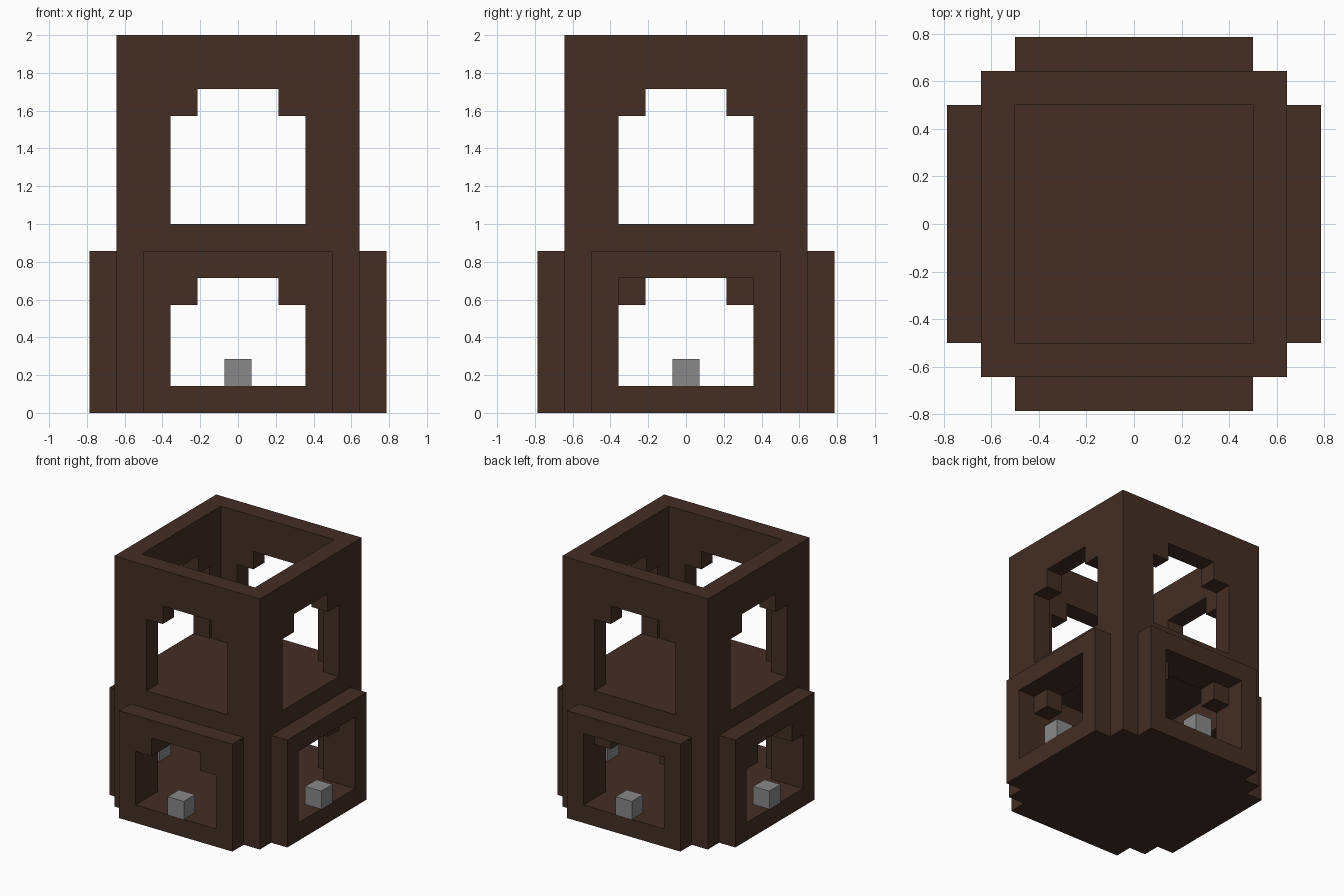
import bpy, bmesh, math
from mathutils import Matrix, Vector

if "Cube" in bpy.data.objects:
    bpy.data.objects.remove(bpy.data.objects["Cube"])

U = 1 / 7  # one block


def material(name, rgb):
    m = bpy.data.materials.new(name)
    m.use_nodes = True
    m.diffuse_color = (*rgb, 1)
    m.node_tree.nodes["Principled BSDF"].inputs["Base Color"].default_value = (*rgb, 1)
    return m


brown = material("dark brown wood", (0.056, 0.027, 0.018))
grey = material("grey stone", (0.25, 0.25, 0.25))


def prism(name, outline, y0, y1, mat, turn=0):
    """Extrude an (x, z) outline from y0 to y1, then turn it about z; block units."""
    bm = bmesh.new()
    face = bm.faces.new([bm.verts.new((x, y0, z)) for x, z in outline])
    ext = bmesh.ops.extrude_face_region(bm, geom=[face])
    moved = [v for v in ext["geom"] if isinstance(v, bmesh.types.BMVert)]
    bmesh.ops.translate(bm, verts=moved, vec=Vector((0, y1 - y0, 0)))
    bmesh.ops.recalc_face_normals(bm, faces=bm.faces)
    bm.transform(Matrix.Rotation(turn, 4, "Z") @ Matrix.Scale(U, 4))
    mesh = bpy.data.meshes.new(name)
    bm.to_mesh(mesh)
    bm.free()
    mesh.materials.append(mat)
    obj = bpy.data.objects.new(name, mesh)
    bpy.context.collection.objects.link(obj)
    return obj


def rect(half, z0, z1):
    return [(-half, z0), (half, z0), (half, z1), (-half, z1)]


def arch(z0, z1):
    """Window outline with a one-block step in each upper corner."""
    right = [(2.5, z0), (2.5, z1 - 1), (1.5, z1 - 1), (1.5, z1)]
    return right + [(-x, z) for x, z in reversed(right)]


def cut(obj, cutter):
    cutter.hide_render = True
    mod = obj.modifiers.new("opening", "BOOLEAN")
    mod.operation, mod.solver, mod.object = "DIFFERENCE", "EXACT", cutter
    bpy.context.view_layer.objects.active = obj
    bpy.ops.object.modifier_apply(modifier=mod.name)
    bpy.data.objects.remove(cutter)


# Tower shell: two rooms, the upper one open to the sky
tower = prism("tower", rect(4.5, 0, 14), -4.5, 4.5, brown)
cut(tower, prism("lower_room", rect(3.5, 1, 6), -3.5, 3.5, brown))
cut(tower, prism("upper_room", rect(3.5, 7, 15), -3.5, 3.5, brown))

# Stepped windows through every wall of both storeys
for z0, z1 in ((1, 5), (7, 12)):
    for turn in (0, math.pi / 2):
        cut(tower, prism("window", arch(z0, z1), -6, 6, brown, turn))

# Outer frames and sill blocks; the right and back frames have square openings
sides = {"front": (0, True), "right": (1, False), "back": (2, False), "left": (3, True)}
for side, (quarter, stepped) in sides.items():
    turn = quarter * math.pi / 2
    frame = prism(side + "_frame", rect(3.5, 0, 6), -5.5, -4.5, brown, turn)
    opening = arch(1, 5) if stepped else rect(2.5, 1, 5)
    cut(frame, prism("opening", opening, -6, -4, brown, turn))
    prism(side + "_sill_block", rect(0.5, 1, 2), -5.5, -4.5, grey, turn)
